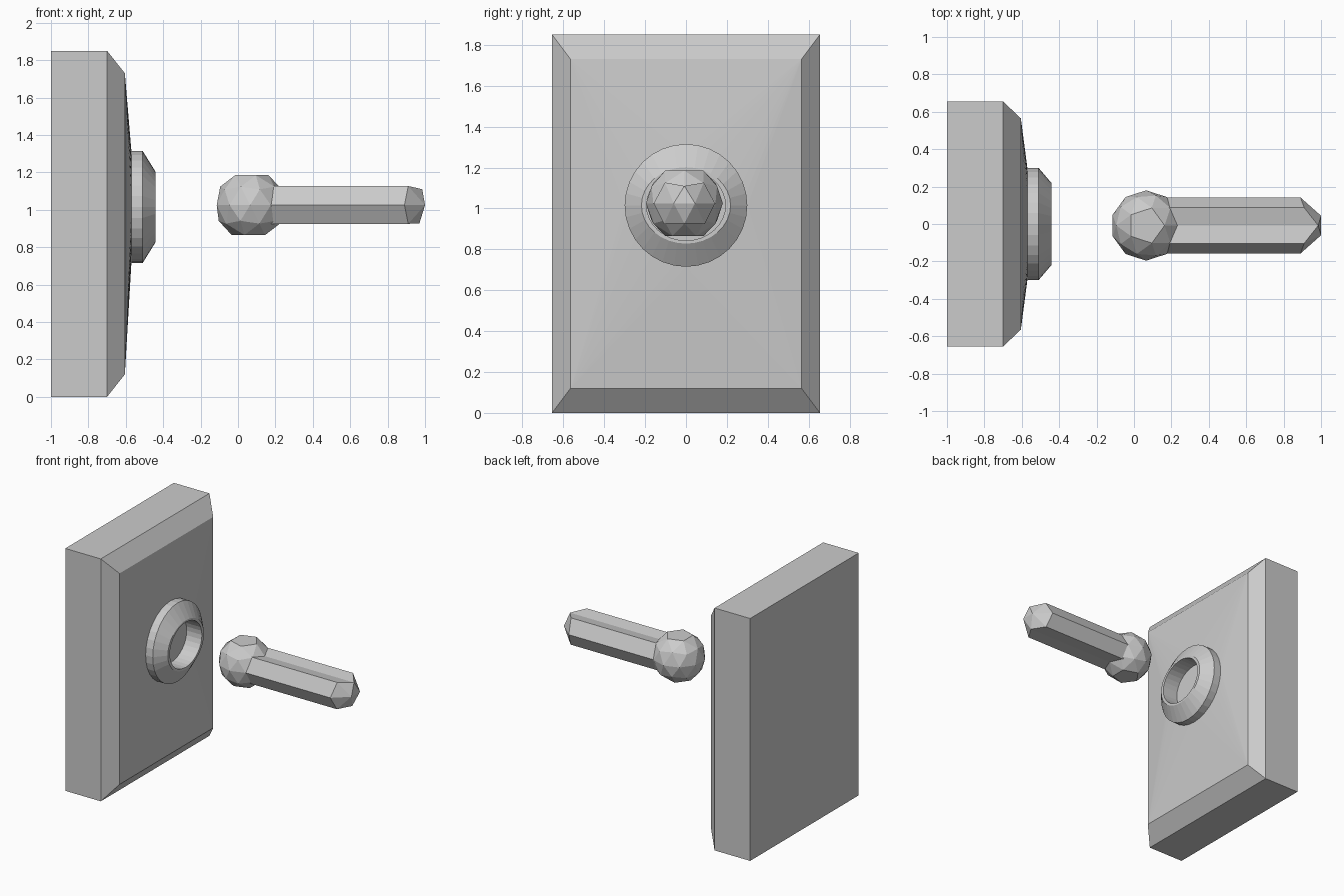
import bpy, bmesh
from math import sin, cos, tau

if "Cube" in bpy.data.objects:
    bpy.data.objects.remove(bpy.data.objects["Cube"])

ZC = 1.015   # height of the socket centre


def finish(bm, name):
    bmesh.ops.recalc_face_normals(bm, faces=bm.faces)
    mesh = bpy.data.meshes.new(name)
    bm.to_mesh(mesh)
    bm.free()
    obj = bpy.data.objects.new(name, mesh)
    bpy.context.collection.objects.link(obj)
    return obj


def loop_verts(bm, points):
    return [bm.verts.new(p) for p in points]


def bridge(bm, a, b):
    n = len(a)
    for i in range(n):
        j = (i + 1) % n
        bm.faces.new((a[i], a[j], b[j], b[i]))


def ellipse(x, ry, rz, n=32):
    return [(x, ry * cos(tau * i / n), ZC + rz * sin(tau * i / n)) for i in range(n)]


# Wall plate: bevelled slab whose front rises gently to the socket
bm = bmesh.new()
for x, y, z0, z1 in ((-1, .655, 0, 1.85), (-.7, .655, 0, 1.85), (-.605, .565, .12, 1.73)):
    loop_verts(bm, [(x, s * y, z) for s in (-1, 1) for z in (z0, z1)])
loop_verts(bm, ellipse(-.57, .3, .3))
bmesh.ops.convex_hull(bm, input=bm.verts[:])
bmesh.ops.dissolve_limit(bm, angle_limit=.005, verts=bm.verts[:], edges=bm.edges[:])
finish(bm, "wall_plate")

# Socket ring: chamfered collar with a slightly oval recess
bm = bmesh.new()
rings = [loop_verts(bm, ellipse(*p)) for p in (
    (-.575, .3, .3), (-.51, .3, .3), (-.44, .218, .187),
    (-.44, .193, .172), (-.568, .193, .172))]
for a, b in zip(rings, rings[1:]):
    bridge(bm, a, b)
bm.faces.new(rings[-1])
finish(bm, "socket_ring")

# Ball: low-poly sphere with flattened top and bottom
bm = bmesh.new()
bmesh.ops.create_icosphere(bm, subdivisions=2, radius=.188)
poles = [v for v in bm.verts if abs(v.co.z) > .18]
bmesh.ops.dissolve_verts(bm, verts=poles)
ball = finish(bm, "handle_ball")
ball.location = (.065, -.008, 1.025)

# Handle rod: faceted shaft with a shallow top groove and a pointed end
bm = bmesh.new()
section = [(.89, -.15, 1.025), (.91, -.095, 1.127), (.985, 0, 1.11), (.91, .095, 1.127),
           (.89, .15, 1.025), (.91, .1, .925), (.97, 0, .927), (.91, -.1, .925)]
back = loop_verts(bm, [(.1, y, z) for x, y, z in section])
rim = loop_verts(bm, section)
bridge(bm, back, rim)
bm.faces.new(back)
left, right = loop_verts(bm, [(1, -.052, 1.025), (1, .052, 1.025)])
for tip, ids in ((right, (2, 3, 4, 5, 6)), (left, (6, 7, 0, 1, 2))):
    for i, j in zip(ids, ids[1:]):
        bm.faces.new((rim[i], rim[j], tip))
bm.faces.new((rim[2], right, left))
bm.faces.new((rim[6], left, right))
rod = finish(bm, "handle_rod")
rod.location.y = -.008
